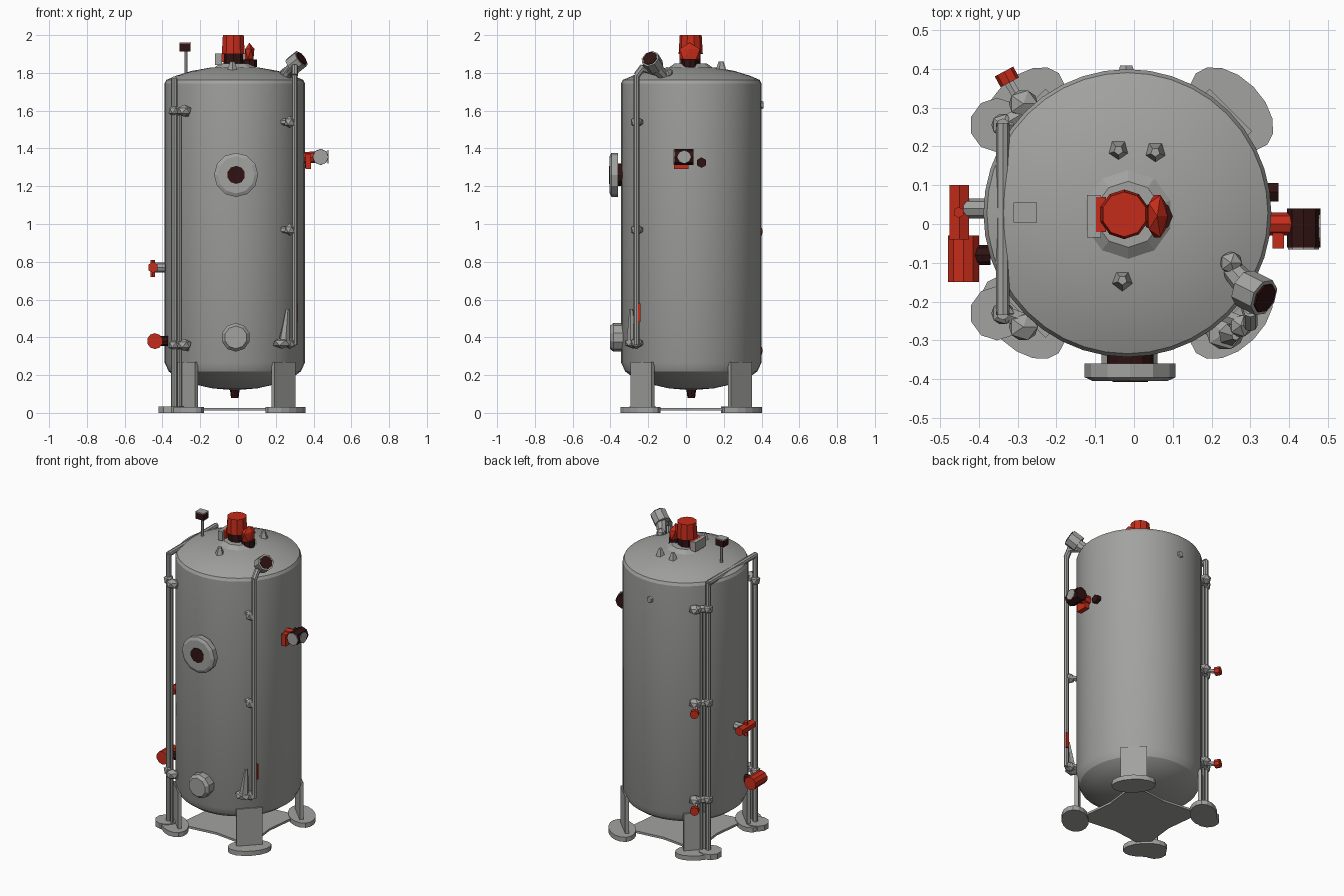
import bpy, bmesh, math
from mathutils import Vector, Matrix

if "Cube" in bpy.data.objects:
    bpy.data.objects.remove(bpy.data.objects["Cube"])

def material(name, rgb):
    m = bpy.data.materials.new(name)
    m.diffuse_color = (*rgb, 1)
    m.use_nodes = True
    m.node_tree.nodes["Principled BSDF"].inputs["Base Color"].default_value = m.diffuse_color
    return m

GRAY = material("steel gray", (0.36, 0.36, 0.35))
RED = material("valve red", (0.56, 0.025, 0.01))
DARK = material("dark maroon", (0.03, 0.006, 0.006))
CX, CY, R = -0.017, 0.028, 0.371

def finish(name, bm, mat, smooth=None):
    bmesh.ops.recalc_face_normals(bm, faces=bm.faces)
    me = bpy.data.meshes.new(name)
    bm.to_mesh(me)
    bm.free()
    me.materials.append(mat)
    if smooth:
        me.shade_smooth()
        me.set_sharp_from_angle(angle=math.radians(smooth))
    ob = bpy.data.objects.new(name, me)
    bpy.context.collection.objects.link(ob)
    return ob

def rod(name, a, b, r, mat=GRAY, n=8, r2=None):
    """Cylinder or cone between two points."""
    a, b = Vector(a), Vector(b)
    d = b - a
    bm = bmesh.new()
    bmesh.ops.create_cone(bm, cap_ends=True, segments=n, radius1=r,
                          radius2=r if r2 is None else r2, depth=d.length)
    rot = d.to_track_quat('Z', 'Y').to_matrix().to_4x4()
    bm.transform(Matrix.Translation((a + b) / 2) @ rot)
    return finish(name, bm, mat)

def box(name, c, size, mat=GRAY, turn=0):
    bm = bmesh.new()
    bmesh.ops.create_cube(bm, size=1)
    bm.transform(Matrix.Translation(c) @ Matrix.Rotation(turn, 4, 'Z') @ Matrix.Diagonal((*size, 1)))
    return finish(name, bm, mat)

def knob(name, c, r, mat=GRAY, scale=(1, 1, 1)):
    bm = bmesh.new()
    bmesh.ops.create_icosphere(bm, subdivisions=1, radius=r)
    bm.transform(Matrix.Translation(c) @ Matrix.Diagonal((*scale, 1)))
    return finish(name, bm, mat)

def lathe(name, profile, center, mat=GRAY, n=40, smooth=25):
    bm = bmesh.new()
    vs = [bm.verts.new((r, 0, z)) for r, z in profile]
    es = [bm.edges.new(p) for p in zip(vs, vs[1:])]
    bmesh.ops.spin(bm, geom=vs + es, cent=(0, 0, 0), axis=(0, 0, 1),
                   angle=2 * math.pi, steps=n, use_duplicate=False)
    bmesh.ops.remove_doubles(bm, verts=bm.verts, dist=1e-4)
    bm.transform(Matrix.Translation(center))
    return finish(name, bm, mat, smooth)

def prism(name, pts, z0, z1, mat=GRAY):
    bm = bmesh.new()
    f = bm.faces.new([bm.verts.new((x, y, z0)) for x, y in pts])
    g = bmesh.ops.extrude_face_region(bm, geom=[f])["geom"]
    bmesh.ops.translate(bm, vec=(0, 0, z1 - z0),
                        verts=[v for v in g if isinstance(v, bmesh.types.BMVert)])
    return finish(name, bm, mat)

# tank shell with domed ends
lathe("tank", [(0, .12), (.12, .13), (.23, .155), (.31, .19), (.35, .22), (R, .265), (R, 1.745),
               (.362, 1.763), (.31, 1.785), (.23, 1.81), (.13, 1.828), (0, 1.835)], (CX, CY, 0))
rod("drain", (CX, CY, .14), (CX, CY, .08), .028, DARK, 8, .02)

# base plate with hollowed sides, legs and foot pads
star = []
for i in range(8):
    r = .36 if i % 2 else .225
    a = i * math.pi / 4
    star.append((CX + r * math.cos(a), CY + r * math.sin(a)))
prism("base_plate", star, .012, .026)
for i in range(4):
    a = math.pi / 4 + i * math.pi / 2
    c, s = math.cos(a), math.sin(a)
    box(f"leg_{i}", (CX + .365 * c, CY + .365 * s, .145), (.022, .155, .25), turn=a)
    pad = []
    for k in range(16):
        t = k * math.pi / 8
        u, v = .38 + .08 * math.cos(t), .13 * math.sin(t)
        pad.append((CX + u * c - v * s, CY + u * s + v * c))
    prism(f"foot_pad_{i}", pad, 0, .03)

# left pipe loop: two uprights joined by a top bar
PX = -.338
for tag, y in (("front", -.23), ("back", .255)):
    rod(f"{tag}_left_pipe", (PX, y, .02), (PX, y, 1.77), .017)
    rod(f"{tag}_left_pipe_foot", (PX - .015, y, 0), (PX - .015, y, .035), .07, n=10)
    rod(f"{tag}_left_thin_pipe", (PX + .035, y * 1.07, .02), (PX + .035, y * 1.07, 1.6), .009, n=6)
    sy = -1 if y < 0 else 1
    for z in (.36, .99, 1.6):
        if z == .99 and sy < 0:
            continue
        yy = .265 if sy < 0 else .31
        rod(f"{tag}_pipe_bracket", (PX, y, z), (-.26, sy * yy * .97, z - .01), .022, n=6)
        knob(f"{tag}_bracket_valve", (-.285, sy * yy, z), .04, scale=(1.05, 1, .8))
        knob(f"{tag}_bracket_clamp", (PX, y, z), .033)
        if sy > 0 and z < 1.2:
            rod("bracket_stem", (-.29, .31, z - .01), (-.325, .37, z - .03), .014, n=6)
            rod("bracket_red_knob", (-.32, .365, z - .03), (-.335, .393, z - .03), .027, RED)
rod("left_top_bar", (PX, -.235, 1.765), (PX, .26, 1.765), .017)

# right front pipe with top elbow, outlet and brackets
rod("right_pipe", (.3, -.262, .36), (.3, -.262, 1.79), .015)
rod("right_pipe_elbow", (.3, -.262, 1.785), (.3, -.225, 1.835), .018)
rod("right_pipe_top", (.3, -.235, 1.825), (.255, -.1, 1.785), .018)
rod("outlet_neck", (.255, -.12, 1.785), (.3, -.17, 1.84), .028, r2=.035)
rod("outlet_head", (.285, -.165, 1.835), (.335, -.19, 1.875), .05)
rod("outlet_mouth", (.335, -.19, 1.875), (.339, -.192, 1.878), .04, DARK)
knob("outlet_stub", (.25, -.1, 1.8), .032)
for z in (.37, .97, 1.54):
    rod("right_pipe_bracket", (.3, -.262, z), (.23, -.235, z), .018, n=6)
    knob("right_pipe_clamp", (.275, -.262, z), .033)
knob("right_pipe_valve", (.235, -.28, .37), .055, scale=(1, .9, .55))
rod("right_valve_lever", (.245, -.285, .38), (.262, -.29, .55), .03, n=6, r2=.01)
box("right_pipe_tag", (.308, -.247, .53), (.018, .012, .1), RED)

# front manway and lower front nozzle
MX, MZ = -.01, 1.26
rod("manway_neck", (MX, -.32, MZ), (MX, -.365, MZ), .06, DARK, 12)
rod("manway_flange", (MX, -.36, MZ), (MX, -.395, MZ), .117, n=12)
rod("manway_face", (MX, -.395, MZ), (MX, -.404, MZ), .117, n=12, r2=.098)
rod("manway_opening", (MX, -.403, MZ), (MX, -.407, MZ), .048, DARK, 10)
rod("lower_nozzle", (-.012, -.32, .4), (-.012, -.385, .4), .076, n=10)
rod("lower_nozzle_face", (-.012, -.385, .4), (-.012, -.403, .4), .076, n=10, r2=.06)

# right side valve
rod("right_valve_stub", (.34, 0, 1.35), (.42, 0, 1.355), .03, RED)
box("right_valve_flange", (.372, -.025, 1.33), (.03, .075, .075), RED)
rod("right_valve_body", (.437, .04, 1.355), (.437, -.06, 1.355), .043, DARK)
rod("right_valve_face", (.437, -.06, 1.355), (.437, -.066, 1.355), .04)
rod("right_valve_outer_cap", (.475, -.01, 1.355), (.48, -.01, 1.355), .036)
rod("right_small_port", (.34, .082, 1.325), (.372, .082, 1.325), .028, DARK, 6)

# left side red valves
rod("left_drain_stub", (-.37, -.08, .38), (-.42, -.08, .38), .026, DARK)
rod("left_drain_valve", (-.44, -.15, .38), (-.44, -.03, .38), .042, RED, 10)
rod("left_mid_stub", (-.37, .04, .77), (-.44, .04, .77), .026)
rod("left_mid_valve", (-.45, -.04, .77), (-.45, .1, .77), .029, RED, 6)
rod("left_mid_stem", (-.452, .03, .72), (-.452, .03, .81), .014, RED, 6)

# back nozzle
rod("back_nozzle", (-.02, .38, 1.63), (-.02, .409, 1.63), .028, n=6, r2=.018)

# top red relief valve cluster
TX, TY = -.025, .025
rod("top_flange", (TX + .01, TY, 1.825), (TX + .01, TY, 1.85), .12, n=10, r2=.085)
rod("top_valve_base", (TX, TY, 1.845), (TX, TY, 1.91), .053, DARK)
rod("top_valve_cap", (TX, TY, 1.9), (TX, TY, 2.0), .064, RED, 10, .058)
knob("top_right_valve", (.06, .02, 1.9), .04, RED, (.75, 1.6, 1.5))
rod("top_right_foot", (.06, .02, 1.83), (.06, .02, 1.87), .04, DARK)
box("top_left_valve", (-.103, .02, 1.872), (.035, .11, .06), GRAY)
box("top_left_valve_grip", (-.085, .025, 1.88), (.025, .09, .045), RED)

# level probe and small roof lugs
rod("probe_stem", (-.275, .03, 1.78), (-.275, .03, 1.92), .009, n=6)
box("probe_head", (-.28, .03, 1.935), (.058, .05, .042), DARK)
box("probe_cap", (-.28, .03, 1.958), (.06, .052, .006))
for x, y in ((-.04, .19), (.055, .185), (-.03, -.145)):
    rod("roof_lug", (x, y, 1.8), (x, y, 1.86), .034, n=5, r2=.012)
